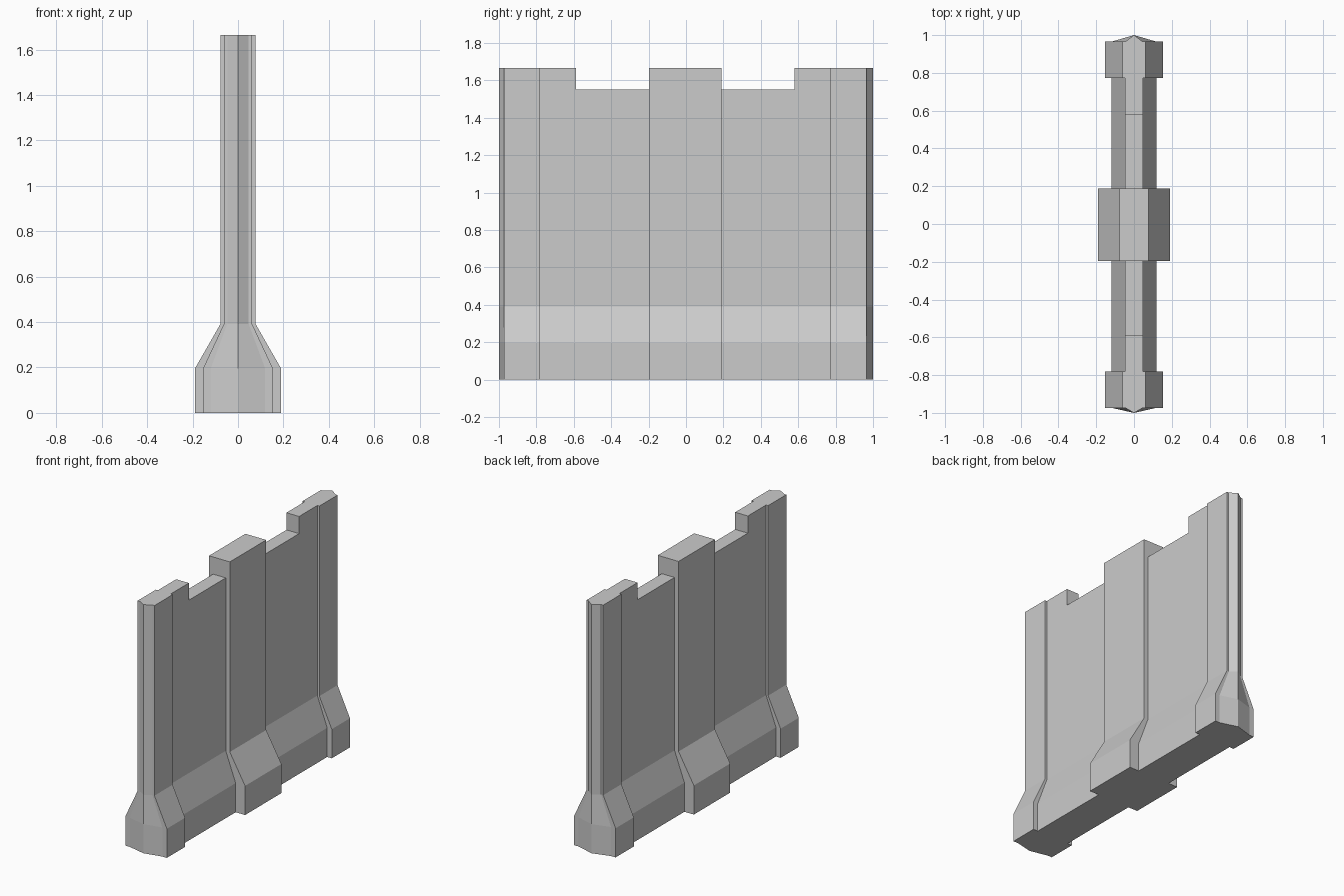
import bpy, bmesh

if "Cube" in bpy.data.objects:
    bpy.data.objects.remove(bpy.data.objects["Cube"])

BASE_Z, WAIST_Z = 0.195, 0.392     # top of plinth, top of sloped skirt
HIGH, LOW = 1.665, 1.55            # merlon height, notch height
SHIFT = -0.004                     # pattern sits slightly off centre

PANEL = (0.12, 0.047)              # half widths: plinth, upper wall
PIER = (0.19, 0.077)
END = (0.154, 0.062)
TIP = (0.0, 0.0)


def ring(bm, y, widths, top):
    """Closed cross-section of the wall at one y position."""
    b, t = widths
    right = [(b, 0), (b, BASE_Z), (t, WAIST_Z), (t, top)]
    pts = right + [(-x, z) for x, z in reversed(right)]
    return [bm.verts.new((x, y, z)) for x, z in pts]


# Half of the wall: (y, widths, top), from centre pier out to the pointed end
half = [
    (0.1925, PIER, HIGH), (0.1925, PANEL, LOW),      # centre pier to notch
    (0.5835, PANEL, LOW), (0.5835, PANEL, HIGH),     # notch to merlon
    (0.7765, PANEL, HIGH), (0.7765, END, HIGH),      # merlon to end pier
    (0.969, END, HIGH), (0.969, PANEL, HIGH),        # end pier to wedge
    (None, TIP, HIGH),                               # pointed tip
]


def place(y, side):
    return side * 1.0 if y is None else side * y + SHIFT


sections = [(place(y, -1), w, t) for y, w, t in reversed(half)]
sections += [(place(y, 1), w, t) for y, w, t in half]

# Loft through the sections, leaving out quads that have no area
bm = bmesh.new()
rings = [ring(bm, *s) for s in sections]
for a, b in zip(rings, rings[1:]):
    for i in range(8):
        j = (i + 1) % 8
        face = bm.faces.new((a[i], a[j], b[j], b[i]))
        if face.calc_area() < 1e-6:
            bm.faces.remove(face)
bmesh.ops.remove_doubles(bm, verts=bm.verts, dist=1e-5)
bmesh.ops.recalc_face_normals(bm, faces=bm.faces)

mesh = bpy.data.meshes.new("battlement_wall")
bm.to_mesh(mesh)
bm.free()
wall = bpy.data.objects.new("battlement_wall", mesh)
bpy.context.collection.objects.link(wall)
